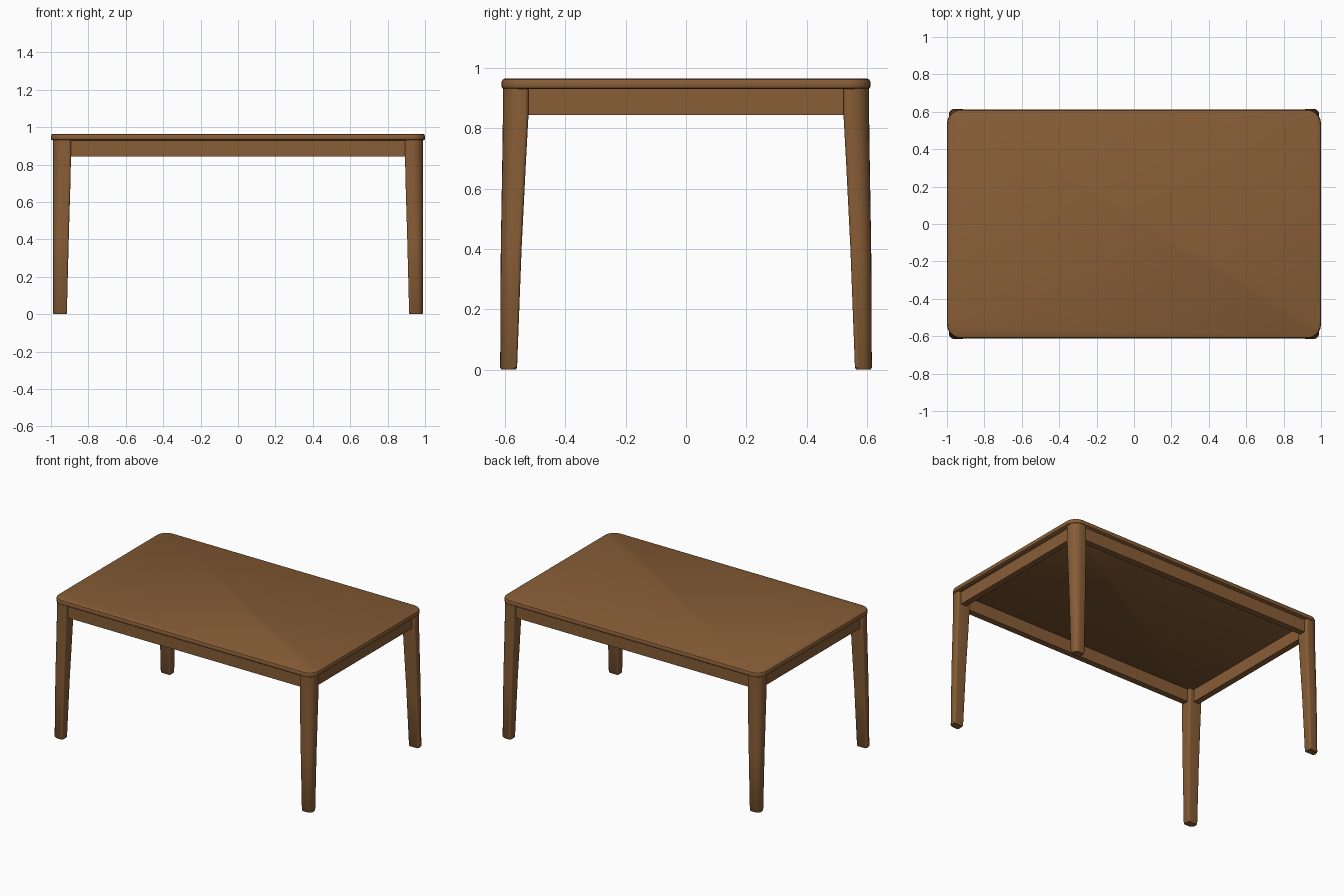
import bpy, bmesh, math

if "Cube" in bpy.data.objects:
    bpy.data.objects.remove(bpy.data.objects["Cube"])

wood = bpy.data.materials.new("warm brown wood")
wood.diffuse_color = (0.242, 0.109, 0.037, 1)
wood.use_nodes = True
wood.node_tree.nodes["Principled BSDF"].inputs["Base Color"].default_value = wood.diffuse_color


def rounded_rect(x0, x1, y0, y1, radii, steps=6):
    """Outline, counter-clockwise, with one radius per corner from (x1, y1)."""
    pts = []
    corners = ((x1, y1, -1, -1), (x0, y1, 1, -1), (x0, y0, 1, 1), (x1, y0, -1, 1))
    for k, ((x, y, sx, sy), r) in enumerate(zip(corners, radii)):
        for i in range(steps + 1):
            a = math.pi / 2 * (k + i / steps)
            pts.append((x + sx * r + r * math.cos(a), y + sy * r + r * math.sin(a)))
    return pts


def loft(name, sections, mirror=(1, 1)):
    """Closed solid through (z, outline) sections, flipped by mirror signs."""
    bm = bmesh.new()
    mx, my = mirror
    rings = [[bm.verts.new((x * mx, y * my, z)) for x, y in pts] for z, pts in sections]
    n = len(rings[0])
    for a, b in zip(rings, rings[1:]):
        for i in range(n):
            j = (i + 1) % n
            bm.faces.new((a[i], a[j], b[j], b[i]))
    bm.faces.new(rings[0][::-1])
    bm.faces.new(rings[-1])
    bmesh.ops.recalc_face_normals(bm, faces=bm.faces)
    mesh = bpy.data.meshes.new(name)
    bm.to_mesh(mesh)
    bm.free()
    mesh.materials.append(wood)
    obj = bpy.data.objects.new(name, mesh)
    bpy.context.collection.objects.link(obj)
    bpy.ops.object.select_all(action='DESELECT')
    bpy.context.view_layer.objects.active = obj
    obj.select_set(True)
    bpy.ops.object.shade_smooth_by_angle(angle=math.radians(35))
    return obj


# Tabletop: thin slab with rounded corners and softened rims
top = []
for z, inset in ((0.93, 0.008), (0.934, 0.002), (0.94, 0), (0.952, 0), (0.961, 0.004), (0.965, 0.012)):
    top.append((z, rounded_rect(-1 + inset, 1 - inset, -0.612 + inset, 0.612 - inset,
                                [0.075 - inset] * 4)))
loft("tabletop", top)

# Legs: straight outside, tapered inside, large round on the outer corner
leg = []
for z, xi, xo, yi, yo, r in ((0, 0.918, 0.986, 0.564, 0.612, 0.028),
                             (0.006, 0.915, 0.99, 0.56, 0.616, 0.032),
                             (0.4, 0.905, 0.99, 0.545, 0.614, 0.04),
                             (0.7, 0.896, 0.99, 0.53, 0.609, 0.05),
                             (0.845, 0.893, 0.99, 0.522, 0.607, 0.055),
                             (0.932, 0.893, 0.99, 0.522, 0.607, 0.055)):
    leg.append((z, rounded_rect(xi, xo, yi, yo, (r, 0.012, 0.008, 0.012))))
for side, mx in (("right", 1), ("left", -1)):
    for end, my in (("back", 1), ("front", -1)):
        loft(f"{end}_{side}_leg", leg, (mx, my))

# Aprons: rails between the legs, set back from the tabletop edge
for name, box in (("front_apron", (-0.91, 0.91, -0.587, -0.545)),
                  ("back_apron", (-0.91, 0.91, 0.545, 0.587)),
                  ("left_apron", (-0.967, -0.925, -0.54, 0.54)),
                  ("right_apron", (0.925, 0.967, -0.54, 0.54))):
    outline = rounded_rect(*box, (0.002,) * 4, 1)
    loft(name, [(0.843, outline), (0.932, outline)])
